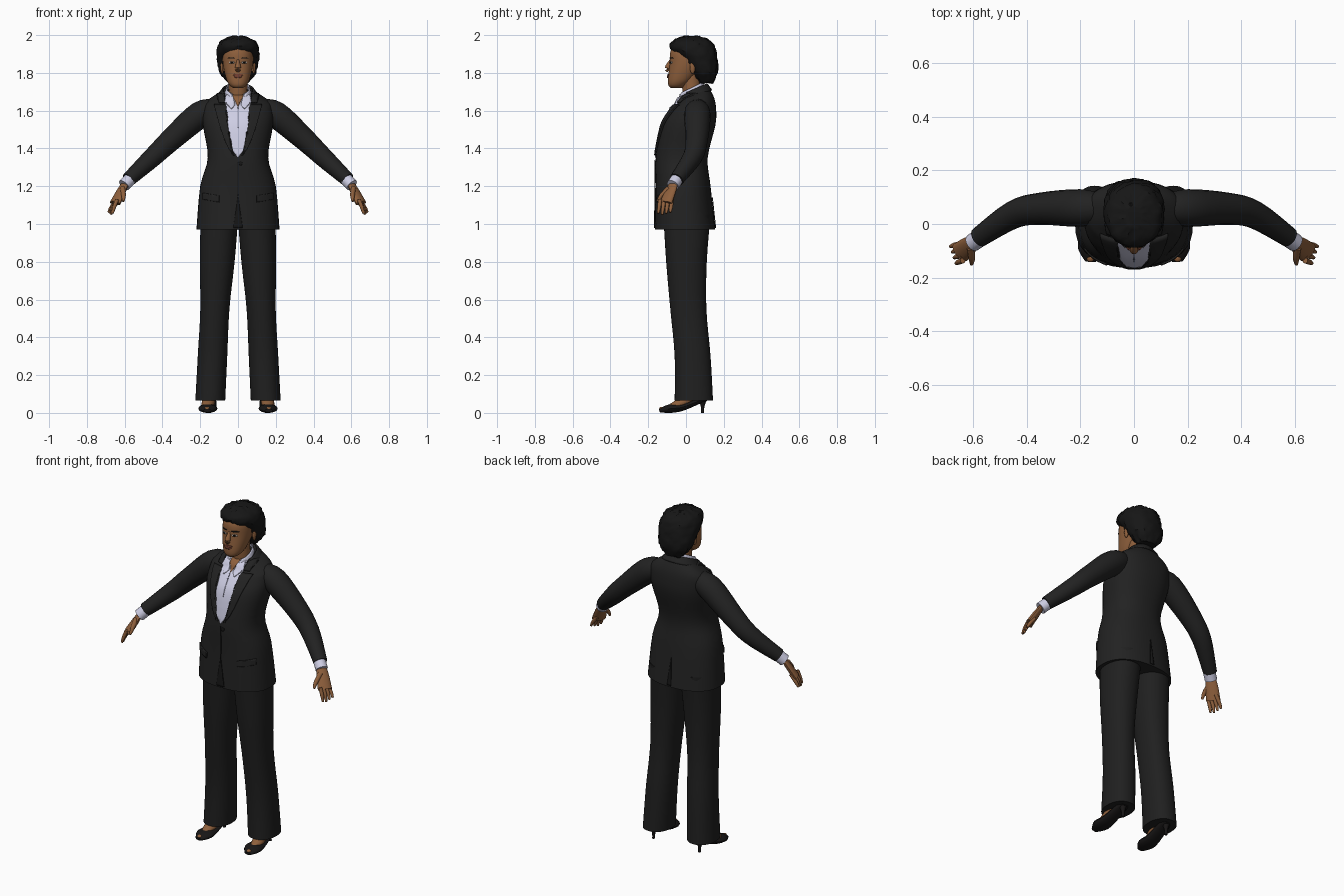
import bpy, bmesh, math, random
from mathutils import Matrix, Vector
from mathutils.bvhtree import BVHTree

random.seed(4)
if "Cube" in bpy.data.objects:
    bpy.data.objects.remove(bpy.data.objects["Cube"])
parts = []


def material(name, r, g, b):
    m = bpy.data.materials.new(name)
    m.use_nodes = True
    m.diffuse_color = (r, g, b, 1)
    m.node_tree.nodes["Principled BSDF"].inputs["Base Color"].default_value = (r, g, b, 1)
    return m


suit = material("suit black", .016, .016, .016)
cloth = material("trouser black", .014, .014, .014)
trim = material("trim black", .008, .008, .008)
shirt_white = material("shirt white", .62, .62, .78)
shirt_grey = material("shirt shade", .3, .3, .4)
skin = material("skin brown", .27, .115, .045)
lip = material("lip brown", .17, .05, .03)
hair_black = material("hair black", .008, .008, .008)
leather = material("shoe black", .009, .008, .008)
eye_white = material("eye white", .5, .45, .4)


def finish(name, bm, mat, thick=0):
    bmesh.ops.recalc_face_normals(bm, faces=bm.faces[:])
    mesh = bpy.data.meshes.new(name)
    bm.to_mesh(mesh)
    bm.free()
    ob = bpy.data.objects.new(name, mesh)
    bpy.context.collection.objects.link(ob)
    mesh.materials.append(mat)
    if thick:
        mod = ob.modifiers.new("thickness", 'SOLIDIFY')
        mod.thickness, mod.offset = thick, 0
    parts.append(ob)
    return ob


def spline(rows, n=4):
    # Catmull-Rom interpolation of every column
    out, last = [], len(rows) - 1
    for i in range(last):
        a, b, c, d = (rows[max(0, min(last, i + k))] for k in (-1, 0, 1, 2))
        for k in range(n):
            t = k / n
            out.append([q + .5 * t * (r - p + t * (2*p - 5*q + 4*r - s + t * (3*(q - r) + s - p)))
                        for p, q, r, s in zip(a, b, c, d)])
    return out + [list(rows[last])]


def angles(n):
    return [math.tau * k / n for k in range(n)]


def bridge(name, rings, mat, cut=None, thick=0):
    # skin a stack of rings; a cut leaves the ends open and removes faces
    bm = bmesh.new()
    loops = [[bm.verts.new(p) for p in ring] for ring in rings]
    for low, high in zip(loops, loops[1:]):
        for i in range(len(low)):
            bm.faces.new((low[i - 1], low[i], high[i], high[i - 1]))
    if cut:
        gone = [f for f in bm.faces if cut(f.calc_center_median())]
        bmesh.ops.delete(bm, geom=gone, context='FACES')
    else:
        bm.faces.new(loops[0])
        bm.faces.new(loops[-1])
    return finish(name, bm, mat, thick)


def trunk(name, rows, mat, centre=lambda z: 0, slope=0, power=2.2, **kw):
    # level sections: height, half width, front, back; they tilt above the chest
    rings = []
    for z, half, front, back in spline(rows):
        mid, depth, ring = (front + back) / 2, (back - front) / 2, []
        tilt = slope * max(0, z - 1.62)
        for a in angles(40):
            c, d = (math.copysign(abs(f) ** (2 / power), f) for f in (math.cos(a), math.sin(a)))
            ring.append((centre(z) + half * c, mid + depth * d, z + tilt * depth * d))
        rings.append(ring)
    return bridge(name, rings, mat, **kw)


def limb(name, rows, mat, s=1, flat=1):
    # round sections along a path: x, y, z, radius; flat thins them
    rows, rings = spline(rows), []
    pts = [Vector(row[:3]) for row in rows]
    for i, p in enumerate(pts):
        along = (pts[min(i + 1, len(pts) - 1)] - pts[max(i - 1, 0)]).normalized()
        u = along.cross((0, 0, 1) if abs(along.z) < .99 else (0, 1, 0)).normalized()
        v = u.cross(along) * flat
        ring = [p + (u * math.cos(a) + v * math.sin(a)) * rows[i][3] for a in angles(16)]
        rings.append([(s * q.x, q.y, q.z) for q in ring])
    return bridge(name, rings, mat)


def ball(name, centre, radii, mat):
    bm = bmesh.new()
    bmesh.ops.create_uvsphere(bm, u_segments=12, v_segments=8, radius=1,
                              matrix=Matrix.LocRotScale(Vector(centre), None, Vector(radii)))
    return finish(name, bm, mat)


def plate(name, outline, target, mat, lift=.003, thick=.005, s=1, back=False, step=.015):
    # flat outline, diced into cells and laid on the front or back of a part
    bm = bmesh.new()
    face = bm.faces.new([bm.verts.new((s * x, 0, z)) for x, z in outline])
    bmesh.ops.triangulate(bm, faces=[face])
    for axis in (Vector((1, 0, 0)), Vector((0, 0, 1))):
        spots = [v.co.dot(axis) for v in bm.verts]
        for k in range(math.ceil(min(spots) / step), math.ceil(max(spots) / step)):
            bmesh.ops.bisect_plane(bm, geom=bm.verts[:] + bm.edges[:] + bm.faces[:],
                                   plane_co=axis * k * step, plane_no=axis)
    mesh = target.data
    tree = BVHTree.FromPolygons([v.co for v in mesh.vertices], [p.vertices[:] for p in mesh.polygons])
    ray = Vector((0, -1 if back else 1, 0))
    for v in bm.verts:
        hit = tree.ray_cast(v.co - ray, ray)[0] or tree.find_nearest(v.co - ray * .1)[0]
        v.co = hit - ray * lift
    return finish(name, bm, mat, thick)


def oval(x, z, wide, high):
    return [(x + wide * math.cos(a), z + high * math.sin(a)) for a in angles(14)]


def opening(t):
    # edge of the jacket opening, from the button to the neck
    return .07 * t ** .4, 1.35 + .34 * t


def lapel_strip(start, end, width):
    steps = [start + (end - start) * k / 6 for k in range(7)]
    inner = [opening(t) for t in steps]
    outer = [(x + width * t ** .7, z) for t, (x, z) in zip(steps, inner)]
    return inner + outer[::-1]


# Jacket body and standing collar
jacket = trunk("jacket", [
    (.97, .22, -.165, .155), (1.2, .2, -.16, .13), (1.35, .16, -.16, .115), (1.52, .185, -.13, .155),
    (1.6, .185, -.085, .16), (1.65, .165, -.05, .15), (1.7, .08, -.035, .115)], suit, slope=5, power=2.3)
trunk("jacket_collar", [(1.68, .105, -.045, .135), (1.71, .08, -.035, .11)], suit,
      slope=5, cut=lambda c: c.y < 0, thick=.008)

# Shirt front, open neck and collar band
edge = [opening(k / 8) for k in range(9)]
plate("shirt_front", edge + [(-x, z) for x, z in edge[:0:-1]], jacket, shirt_white)
plate("open_neck", [(.035, 1.69), (-.035, 1.69), (0, 1.62)], jacket, skin, lift=.006)
plate("shirt_placket", oval(0, 1.56, .003, .06), jacket, shirt_grey, lift=.006)
trunk("shirt_collar", [(1.685, .07, -.045, .1), (1.72, .06, -.035, .09)], shirt_white,
      slope=5, cut=lambda c: abs(c.x) < .035 and c.y < 0, thick=.006)

# Jacket closure and back vent
plate("hem_opening", [(0, 1.15), (.025, .98), (-.025, .98)], jacket, trim)
plate("front_edge", oval(0, 1.24, .003, .1), jacket, trim)
plate("button", oval(.014, 1.32, .01, .01), jacket, trim)
plate("back_vent", [(0, 1.14), (.015, .98), (-.01, .98)], jacket, trim, back=True)

# Head, neck and face
head = trunk("head", [(1.72, .025, -.08, -.02), (1.735, .045, -.093, 0), (1.77, .063, -.095, .04),
                      (1.85, .08, -.086, .1), (1.92, .077, -.08, .11), (1.98, .04, -.03, .07)], skin)
limb("neck", [(0, .045, 1.62, .055), (0, .03, 1.72, .05), (0, .03, 1.8, .05)], skin)
limb("nose", [(0, -.08, 1.87, .006), (0, -.097, 1.825, .016), (0, -.09, 1.81, .01)], skin)
plate("upper_lip", oval(0, 1.789, .027, .006), head, lip)
plate("lower_lip", oval(0, 1.78, .022, .007), head, lip, lift=.004)

# Hair, with a tufted surface
hair = trunk("hair", [(1.745, .05, .07, .145), (1.8, .095, .03, .168), (1.87, .11, -.02, .165),
                      (1.93, .11, -.083, .155), (1.97, .09, -.07, .13), (1.995, .03, -.01, .07)], hair_black)
for vert in hair.data.vertices:
    vert.co += vert.normal * random.uniform(-.005, .004)

for s, side in ((1, "left_"), (-1, "right_")):
    # Lapel, shirt collar point and pocket flap
    plate(side + "lapel", lapel_strip(.04, .83, .07), jacket, suit, lift=.007, thick=.009, s=s)
    plate(side + "upper_lapel", lapel_strip(.86, 1, .04), jacket, suit, lift=.007, thick=.009, s=s)
    plate(side + "collar_point", [(.03, 1.69), (.06, 1.69), (.07, 1.645), (.035, 1.61), (.015, 1.63)],
          jacket, shirt_white, lift=.01, thick=.008, s=s)
    plate(side + "pocket_flap", [(.1, 1.15), (.185, 1.165), (.185, 1.13), (.1, 1.115)],
          jacket, suit, thick=.008, s=s)

    # Sleeve and shirt cuff
    limb(side + "sleeve", [(.11, .06, 1.61, .05), (.2, .06, 1.58, .07), (.35, .057, 1.45, .06),
                           (.45, .035, 1.355, .052), (.58, -.05, 1.235, .038)], suit, s)
    limb(side + "cuff", [(.56, -.04, 1.25, .034), (.603, -.07, 1.205, .034)], shirt_white, s)

    # Hand with a fan of fingers
    limb(side + "palm", [(.594, -.063, 1.22, .026), (.62, -.083, 1.17, .035), (.65, -.107, 1.11, .04)],
         skin, s, flat=.5)
    for i, finger in enumerate(("index", "middle", "ring", "little")):
        y = .021 * i - .137
        limb(side + finger + "_finger", [(.64, y, 1.13, .01), (.655 + .005 * i, y - .005, 1.09, .01),
                                         (.665 + .007 * i, y - .01, 1.05 + .006 * abs(i - 1), .006)], skin, s)
    limb(side + "thumb", [(.61, -.09, 1.19, .014), (.606, -.13, 1.15, .012), (.607, -.15, 1.12, .006)], skin, s)

    # Eye, brow and ear
    plate(side + "eye", oval(.033, 1.855, .015, .006), head, eye_white, lift=.001, s=s)
    plate(side + "iris", oval(.033, 1.855, .006, .006), head, hair_black, s=s)
    plate(side + "brow", oval(.035, 1.878, .02, .003), head, hair_black, lift=.002, s=s)
    ball(side + "ear", (s * .083, .035, 1.83), (.01, .015, .035), skin)

    # Trouser leg, leaning out towards the hem
    trunk(side + "trouser_leg", [(1.05, .1, -.12, .13), (.8, .092, -.105, .11), (.55, .077, -.083, .108),
                                 (.3, .078, -.06, .13), (.065, .079, -.06, .143)],
          cloth, centre=lambda z: s * (.15 - .05 * z))

    # Foot in a heeled shoe with an open toe
    limb(side + "foot", [(.15, .06, .16, .035), (.15, .03, .09, .035), (.16, -.04, .045, .033),
                         (.16, -.1, .02, .02)], skin, s, flat=.8)
    limb(side + "shoe", [(.15, .11, .07, .02), (.15, .08, .068, .034), (.157, -.02, .03, .043),
                         (.16, -.09, .022, .05), (.163, -.14, .012, .02)], leather, s, flat=.45)
    ball(side + "toe", (s * .163, -.127, .023), (.014, .015, .009), skin)
    limb(side + "heel", [(.152, .088, .065, .02), (.152, .088, .03, .009), (.152, .088, 0, .008)], leather, s)

# Smooth shading with sharp creases kept
bpy.ops.object.select_all(action='DESELECT')
for ob in parts:
    ob.select_set(True)
bpy.context.view_layer.objects.active = parts[0]
bpy.ops.object.shade_smooth_by_angle(angle=math.radians(42))
